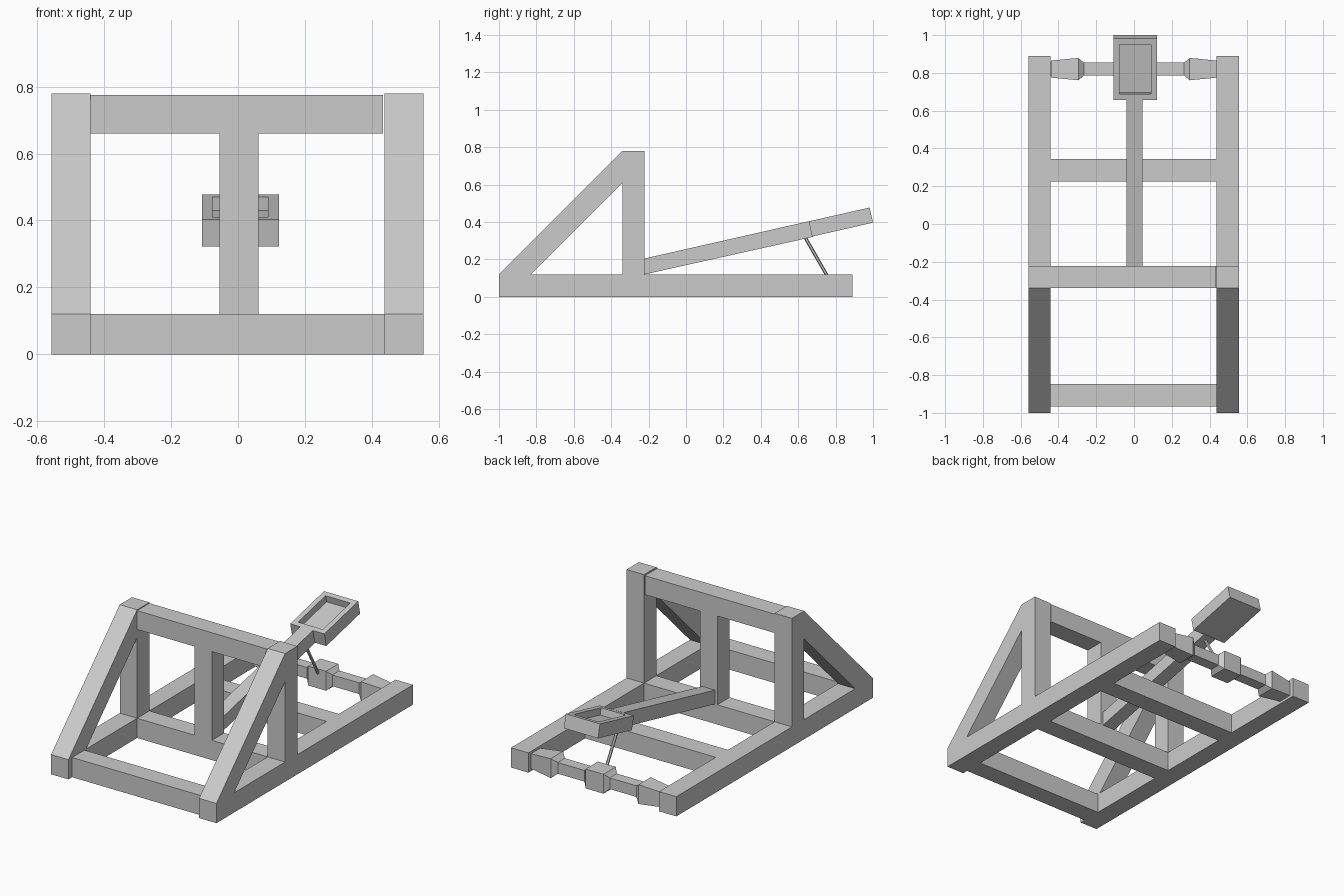
import bpy, bmesh, math
from mathutils import Matrix, Vector

if "Cube" in bpy.data.objects:
    bpy.data.objects.remove(bpy.data.objects["Cube"])


def finish(name, bm):
    bmesh.ops.recalc_face_normals(bm, faces=bm.faces[:])
    mesh = bpy.data.meshes.new(name)
    bm.to_mesh(mesh)
    bm.free()
    obj = bpy.data.objects.new(name, mesh)
    bpy.context.collection.objects.link(obj)
    return obj


def box(name, x0, x1, y0, y1, z0, z1):
    bm = bmesh.new()
    bmesh.ops.create_cube(bm, size=1)
    bmesh.ops.scale(bm, vec=(x1 - x0, y1 - y0, z1 - z0), verts=bm.verts)
    bmesh.ops.translate(bm, vec=((x0 + x1) / 2, (y0 + y1) / 2, (z0 + z1) / 2), verts=bm.verts)
    return finish(name, bm)


def side_profile(name, x0, x1, points):
    """Extrude a (y, z) outline along x."""
    bm = bmesh.new()
    face = bm.faces.new([bm.verts.new((x0, y, z)) for y, z in points])
    ext = bmesh.ops.extrude_face_region(bm, geom=[face])
    verts = [g for g in ext["geom"] if isinstance(g, bmesh.types.BMVert)]
    bmesh.ops.translate(bm, vec=(x1 - x0, 0, 0), verts=verts)
    return finish(name, bm)


def square_spindle(name, sections, y, z):
    """Loft square sections given as (x, half size)."""
    bm = bmesh.new()
    rings = [[bm.verts.new((x, y + a * h, z + b * h))
              for a, b in ((-1, -1), (1, -1), (1, 1), (-1, 1))] for x, h in sections]
    for r, s in zip(rings, rings[1:]):
        for i in range(4):
            j = (i + 1) % 4
            bm.faces.new((r[i], r[j], s[j], s[i]))
    bm.faces.new(rings[0])
    bm.faces.new(rings[-1])
    return finish(name, bm)


# Side frames: rail, upright post, diagonal brace
for side, x0, x1 in (("left", -0.558, -0.441), ("right", 0.438, 0.555)):
    box(side + "_rail", x0, x1, -1.0, 0.89, 0, 0.12)
    box(side + "_post", x0, x1, -0.34, -0.222, 0.12, 0.78)
    side_profile(side + "_brace", x0, x1,
                 [(-1.0, 0.12), (-0.83, 0.12), (-0.34, 0.61), (-0.34, 0.78)])

# Cross beams between the rails
for name, y0 in (("front", -0.965), ("middle", -0.34), ("rear", 0.226)):
    box(name + "_cross_beam", -0.441, 0.438, y0, y0 + 0.118, 0, 0.12)

# Upper beam and centre post
box("top_beam", -0.441, 0.433, -0.34, -0.222, 0.66, 0.775)
box("centre_post", -0.055, 0.062, -0.34, -0.222, 0.12, 0.66)

# Throwing arm
side_profile("throwing_arm", -0.04, 0.045,
             [(-0.222, 0.12), (-0.222, 0.205), (0.66, 0.405), (0.68, 0.321)])

# Bucket: tilted block with a sunken top
bm = bmesh.new()
bmesh.ops.create_cube(bm, size=1)
bmesh.ops.scale(bm, vec=(0.23, 0.334, 0.083), verts=bm.verts)
top = max(bm.faces, key=lambda f: f.calc_center_median().z)
bmesh.ops.inset_region(bm, faces=[top], thickness=0.045)
ext = bmesh.ops.extrude_face_region(bm, geom=[top])
floor_verts = [g for g in ext["geom"] if isinstance(g, bmesh.types.BMVert)]
bmesh.ops.delete(bm, geom=[top], context="FACES_ONLY")
bmesh.ops.translate(bm, vec=(0, 0, -0.042), verts=floor_verts)
bm.transform(Matrix.Translation((0.007, 0.828, 0.4)) @ Matrix.Rotation(math.atan(0.2275), 4, "X"))
finish("bucket", bm)

# Winch axle with flared ends and a drum in the middle
Y, Z = 0.82, 0.06
square_spindle("winch_axle", [(-0.441, 0.034), (0.438, 0.034)], Y, Z)
for name, s in (("left_axle_collar", -1), ("right_axle_collar", 1)):
    square_spindle(name, [(s * 0.44, 0.045), (s * 0.295, 0.059), (s * 0.265, 0.034)], Y, Z)
square_spindle("winch_drum", [(-0.085, 0.034), (-0.06, 0.059), (0.06, 0.059), (0.085, 0.034)], Y, Z)

# Rope from the bucket to the drum
a, b = Vector((0.003, 0.633, 0.325)), Vector((0.003, 0.785, 0.06))
bm = bmesh.new()
bmesh.ops.create_cone(bm, cap_ends=True, segments=6, radius1=0.009, radius2=0.009, depth=(b - a).length)
bm.transform(Matrix.Translation((a + b) / 2) @ (b - a).to_track_quat("Z", "Y").to_matrix().to_4x4())
finish("rope", bm)
